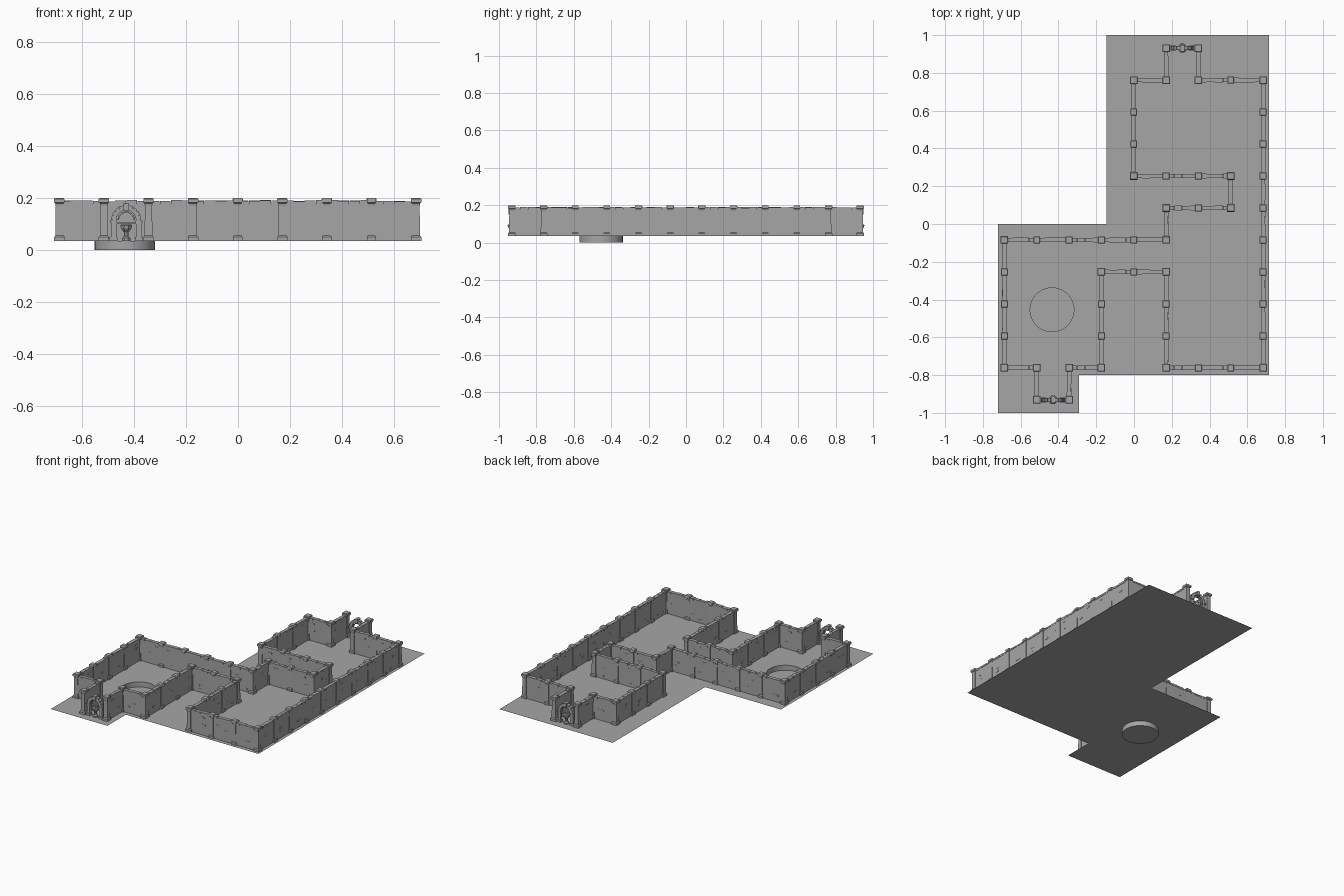
import bpy, bmesh, math, random
from mathutils import Matrix, Vector

random.seed(4)
cube = bpy.data.objects.get("Cube")
if cube:
    bpy.data.objects.remove(cube)

stone = bpy.data.materials.new("grey stone")
stone.use_nodes = True
GREY = (0.38, 0.38, 0.38, 1)
stone.diffuse_color = GREY
stone.node_tree.nodes["Principled BSDF"].inputs["Base Color"].default_value = GREY

FLOOR = 0.035
PIT = Vector((-0.434, -0.454, 0))
PIT_R = 0.116


def finish(bm, name, smooth=False):
    mesh = bpy.data.meshes.new(name)
    bm.to_mesh(mesh)
    bm.free()
    mesh.materials.append(stone)
    obj = bpy.data.objects.new(name, mesh)
    bpy.context.collection.objects.link(obj)
    if smooth:
        bpy.ops.object.select_all(action="DESELECT")
        obj.select_set(True)
        bpy.context.view_layer.objects.active = obj
        bpy.ops.object.shade_smooth_by_angle(angle=math.radians(35))
    return obj


def box(bm, centre, size, turn=None):
    m = Matrix.Translation(centre) @ (turn or Matrix()) @ Matrix.Diagonal((*size, 1))
    bmesh.ops.create_cube(bm, size=1, matrix=m)


def loft(bm, x, y, profile, sides=4):
    """Stack regular rings given as (height, half width) into a closed solid."""
    start = math.pi / sides
    grow = 1 / math.cos(start)
    rings = []
    for z, r in profile:
        rings.append([bm.verts.new((x + r * grow * math.cos(start + math.tau * k / sides),
                                    y + r * grow * math.sin(start + math.tau * k / sides), z))
                      for k in range(sides)])
    for low, high in zip(rings, rings[1:]):
        for k in range(sides):
            n = (k + 1) % sides
            bm.faces.new((low[k], low[n], high[n], high[k]))
    bm.faces.new(rings[0][::-1])
    bm.faces.new(rings[-1])


def node(i, j):
    return Vector((-0.686 + 0.1712 * i, -0.931 + 0.1693 * j, 0))


# Floor slab with a round opening
bm = bmesh.new()
outline = [(-0.72, -1), (-0.29, -1), (-0.29, -0.8), (0.715, -0.8),
           (0.715, 1), (-0.145, 1), (-0.145, 0), (-0.72, 0)]
circle = [(PIT.x + PIT_R * math.cos(math.tau * k / 48),
           PIT.y + PIT_R * math.sin(math.tau * k / 48)) for k in range(48)]
for loop in (outline, circle):
    verts = [bm.verts.new((x, y, FLOOR)) for x, y in loop]
    for a, b in zip(verts, verts[1:] + verts[:1]):
        bm.edges.new((a, b))
bmesh.ops.triangle_fill(bm, use_beauty=True, edges=bm.edges[:], normal=(0, 0, 1))
finish(bm, "floor")

# Sunken round pit
bm = bmesh.new()
bmesh.ops.create_cone(bm, cap_ends=True, segments=48, radius1=PIT_R, radius2=PIT_R,
                      depth=FLOOR, matrix=Matrix.Translation(PIT + Vector((0, 0, FLOOR / 2))))
lid = [f for f in bm.faces if f.normal.z > 0.9]
bmesh.ops.delete(bm, geom=lid, context="FACES_ONLY")
finish(bm, "pit", smooth=True)

# Wall runs as grid corners
runs = [
    [(1, 0), (1, 1), (0, 1), (0, 5), (5, 5), (5, 6), (7, 6), (7, 7), (4, 7), (4, 10), (5, 10), (5, 11)],
    [(6, 11), (6, 10), (8, 10), (8, 1), (5, 1), (5, 4), (3, 4), (3, 1), (2, 1), (2, 0)],
]
posts, corners, panels = [], set(), []
for run in runs:
    corners.update(run)
    posts.append(run[0])
    for (ai, aj), (bi, bj) in zip(run, run[1:]):
        n = max(abs(bi - ai), abs(bj - aj))
        di, dj = (bi - ai) // n, (bj - aj) // n
        for k in range(n):
            p, q = (ai + di * k, aj + dj * k), (ai + di * (k + 1), aj + dj * (k + 1))
            panels.append((p, q))
            posts.append(q)

# Wall panels, coping stones and slightly raised bricks
walls, coping, bricks = bmesh.new(), bmesh.new(), bmesh.new()
THICK = 0.02
COPE = 0.177
for p, q in panels:
    a, b = node(*p), node(*q)
    along = (b - a).normalized()
    side = Vector((-along.y, along.x, 0))
    length = (b - a).length
    turn = Matrix.Rotation(math.atan2(along.y, along.x), 4, "Z")
    mid = (a + b) / 2
    box(walls, mid + Vector((0, 0, (FLOOR + COPE) / 2)), (length, THICK, COPE - FLOOR), turn)
    for k in range(4):
        top = random.uniform(0.186, 0.191)
        spot = a + along * length * (k + 0.5) / 4
        box(coping, spot + Vector((0, 0, (COPE + top) / 2)),
            (length / 4 - 0.001, THICK + random.uniform(0.002, 0.005), top - COPE), turn)
    for face in (-1, 1):
        for k in range(2):
            spot = a + along * random.uniform(0.04, length - 0.04) + side * face * THICK / 2
            spot.z = random.choice((0.055, 0.08, 0.105, 0.13, 0.155))
            box(bricks, spot, (0.022, 0.003, 0.01), turn)
finish(walls, "walls")
finish(coping, "wall_coping")
finish(bricks, "raised_bricks")

# Pillars with flared base and cap
bm = bmesh.new()
for p in posts:
    c = node(*p)
    w = 0.02 if p in corners else 0.018
    loft(bm, c.x, c.y, [(FLOOR, w), (0.049, w), (0.055, w * 0.76), (0.168, w * 0.68),
                        (0.179, w * 0.78), (0.182, w), (0.195, w), (0.199, w * 0.85)])
finish(bm, "pillars")


# Arched gates between the end pillars
def gate(name, c):
    arch = bmesh.new()
    spring = 0.115
    for s in (-1, 1):
        box(arch, c + Vector((s * 0.049, 0, 0.042)), (0.03, 0.026, 0.014))
        box(arch, c + Vector((s * 0.048, 0, 0.08)), (0.02, 0.019, 0.07))
        box(arch, c + Vector((s * 0.049, 0, 0.109)), (0.027, 0.024, 0.008))
    count = 9
    for k in range(count):
        angle = math.pi * (k + 0.5) / count
        key = k == count // 2
        r = 0.05 if key else 0.047
        spot = c + Vector((math.cos(angle) * r, 0, spring + math.sin(angle) * r))
        size = (0.028, 0.034, 0.022) if key else (0.02, 0.021, 0.0165)
        box(arch, spot, size, Matrix.Rotation(-angle, 4, "Y"))
    finish(arch, name + "_arch")

    # Inner ring, crossbar and pedestal bowl inside the opening
    inner = bmesh.new()
    for k in range(10):
        angle = math.pi * (k + 0.5) / 10
        spot = c + Vector((math.cos(angle) * 0.03, 0, spring + math.sin(angle) * 0.03))
        box(inner, spot, (0.005, 0.01, 0.0102), Matrix.Rotation(-angle, 4, "Y"))
    box(inner, c + Vector((0, 0, 0.103)), (0.078, 0.008, 0.008))
    loft(inner, c.x, c.y, [(FLOOR, 0.016), (0.046, 0.016), (0.052, 0.009), (0.068, 0.009),
                           (0.082, 0.02), (0.094, 0.023), (0.098, 0.019)], 8)
    finish(inner, name + "_ornament")


gate("front_gate", (node(1, 0) + node(2, 0)) / 2)
gate("back_gate", (node(5, 11) + node(6, 11)) / 2)
